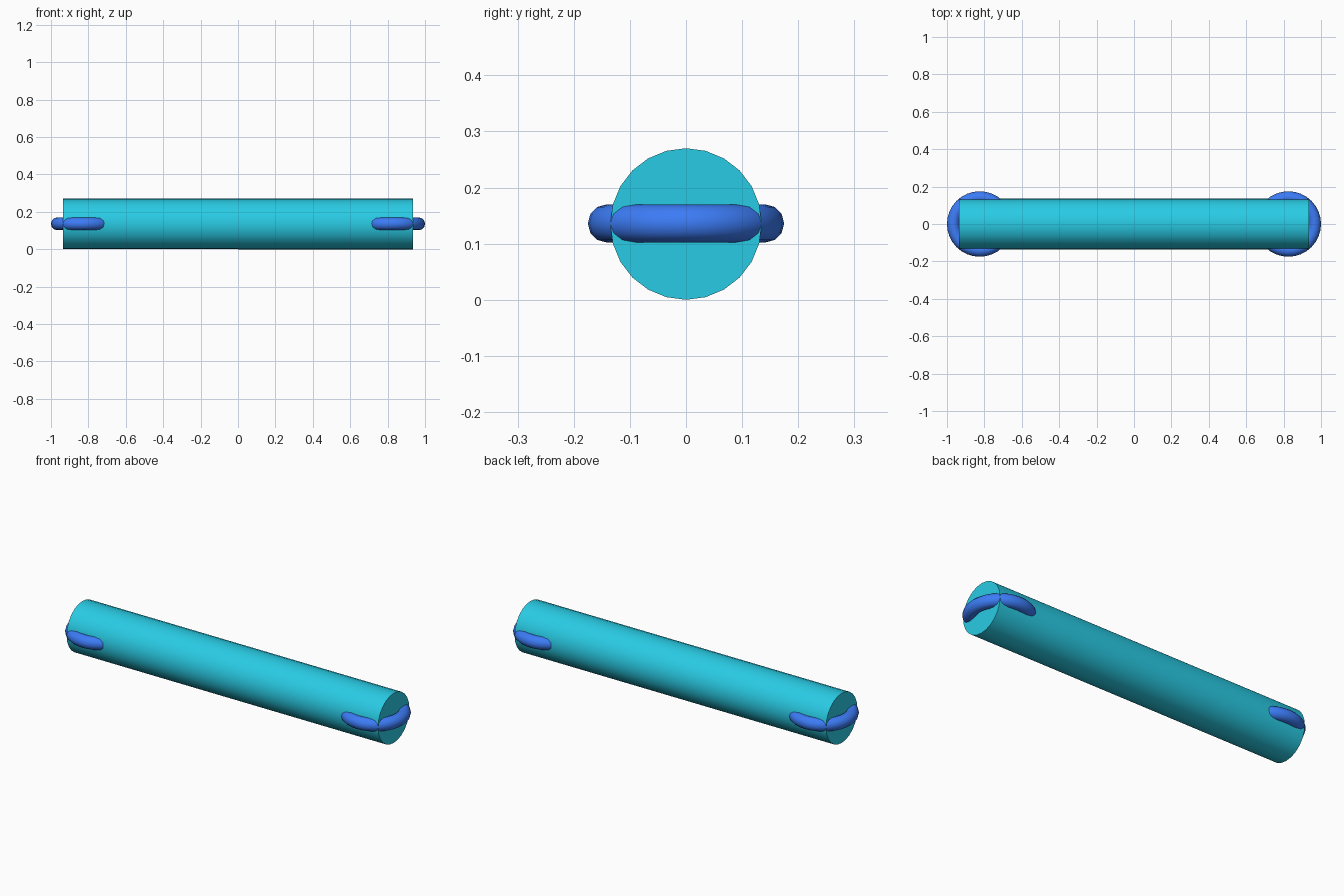
import bpy
from math import pi, radians

if "Cube" in bpy.data.objects:
    bpy.data.objects.remove(bpy.data.objects["Cube"])

R = 0.135        # bar radius, also the height of its axis
HALF = 0.935     # half length of the bar


def material(name, rgb):
    m = bpy.data.materials.new(name)
    m.diffuse_color = (*rgb, 1)
    m.use_nodes = True
    m.node_tree.nodes["Principled BSDF"].inputs["Base Color"].default_value = m.diffuse_color
    return m


def finish(name, mat):
    ob = bpy.context.object
    ob.name = name
    ob.data.materials.append(mat)
    bpy.ops.object.shade_smooth_by_angle(angle=radians(40))


cyan = material("cyan", (0.022, 0.60, 0.78))
blue = material("blue", (0.045, 0.20, 0.92))

# Solid bar lying along x
bpy.ops.mesh.primitive_cylinder_add(vertices=24, radius=R, depth=2 * HALF,
                                    location=(0, 0, R), rotation=(0, pi / 2, 0))
finish("bar", cyan)

# Horizontal rings piercing both ends
for side, label in ((-1, "left"), (1, "right")):
    bpy.ops.mesh.primitive_torus_add(major_radius=0.141, minor_radius=0.034,
                                     major_segments=32, minor_segments=12,
                                     location=(side * 0.825, 0, R + 0.001))
    finish(label + "_ring", blue)
